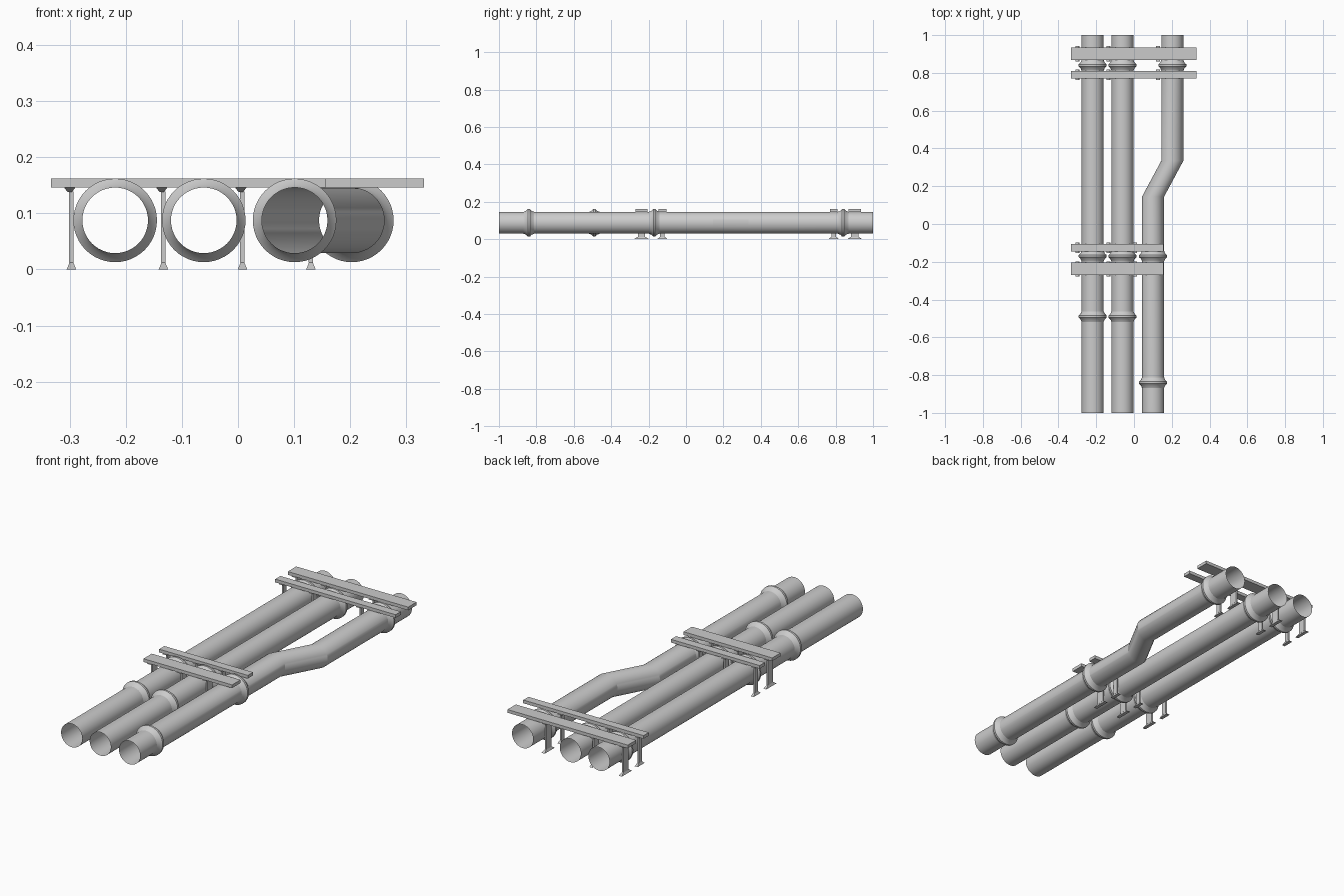
import bpy, bmesh, math

cube = bpy.data.objects.get("Cube")
if cube:
    bpy.data.objects.remove(cube, do_unlink=True)

PIPE_Z = 0.0875
PIPE_R = 0.0585
SIDES = 48
BEAM_Z, TOP_Z = 0.146, 0.162


def make_material(name, value):
    mat = bpy.data.materials.new(name)
    mat.use_nodes = True
    colour = (value, value, value, 1)
    mat.diffuse_color = colour
    mat.node_tree.nodes["Principled BSDF"].inputs["Base Color"].default_value = colour
    return mat


STEEL = make_material("light_grey_steel", 0.6)


def finish(name, bm, smooth=False):
    mesh = bpy.data.meshes.new(name)
    bm.to_mesh(mesh)
    bm.free()
    mesh.materials.append(STEEL)
    obj = bpy.data.objects.new(name, mesh)
    bpy.context.collection.objects.link(obj)
    if smooth:
        bpy.ops.object.select_all(action="DESELECT")
        obj.select_set(True)
        bpy.context.view_layer.objects.active = obj
        bpy.ops.object.shade_smooth_by_angle(angle=math.radians(26))
    return obj


def tube(name, stations):
    """Open shell through (x, y, radius) rings."""
    bm = bmesh.new()
    rings = []
    for x, y, r in stations:
        angles = [2 * math.pi * i / SIDES for i in range(SIDES)]
        rings.append([bm.verts.new((x + r * math.cos(a), y, PIPE_Z + r * math.sin(a)))
                      for a in angles])
    for a, b in zip(rings, rings[1:]):
        for i in range(SIDES):
            j = (i + 1) % SIDES
            bm.faces.new((a[i], b[i], b[j], a[j]))
    bmesh.ops.recalc_face_normals(bm, faces=bm.faces)
    return finish(name, bm, smooth=True)


def add_block(bm, x, y, z0, z1, bottom, top):
    """Tapered block; bottom and top are (width, depth)."""
    corners = [(-.5, -.5), (.5, -.5), (.5, .5), (-.5, .5)]
    lo = [bm.verts.new((x + u * bottom[0], y + v * bottom[1], z0)) for u, v in corners]
    hi = [bm.verts.new((x + u * top[0], y + v * top[1], z1)) for u, v in corners]
    bm.faces.new(lo[::-1])
    bm.faces.new(hi)
    for i in range(4):
        j = (i + 1) % 4
        bm.faces.new((lo[i], lo[j], hi[j], hi[i]))


def collar(name, x, y):
    profile = [(-.028, PIPE_R), (-.015, .064), (-.005, .0745),
               (.005, .0745), (.015, .064), (.028, PIPE_R)]
    tube(name, [(x, y + dy, r) for dy, r in profile])


def beam(name, x0, x1, y, depth):
    bm = bmesh.new()
    size = (x1 - x0, depth)
    add_block(bm, (x0 + x1) / 2, y, BEAM_Z, TOP_Z, size, size)
    finish(name, bm)


def leg(name, x, y, depth):
    bm = bmesh.new()
    post = (.008, depth * .6)
    add_block(bm, x, y, 0, .012, (.017, depth + .015), (.007, depth * .65))  # foot
    add_block(bm, x, y, .012, .139, post, post)                             # post
    add_block(bm, x - .003, y, .138, BEAM_Z, (.008, depth * .65), (.02, depth + .015))  # bracket
    finish(name, bm)


# Pipes: two straight, one with a sideways jog
LEFT, MID, JOG_A, JOG_B = -.219, -.061, .101, .203
tube("outer_pipe", [(LEFT, -1, PIPE_R), (LEFT, 1, PIPE_R)])
tube("middle_pipe", [(MID, -1, PIPE_R), (MID, 1, PIPE_R)])
tube("bent_pipe", [(JOG_A, -1, PIPE_R), (JOG_A, .145, PIPE_R),
                   (JOG_B, .335, PIPE_R), (JOG_B, 1, PIPE_R)])

# Joint collars
for pipe, spots in {
    "outer": [(LEFT, -.49), (LEFT, -.17), (LEFT, .84)],
    "middle": [(MID, -.49), (MID, -.17), (MID, .84)],
    "bent": [(JOG_A, -.84), (JOG_A, -.17), (JOG_B, .84)],
}.items():
    for n, (x, y) in enumerate(spots, 1):
        collar(f"{pipe}_collar_{n}", x, y)

# Support frames: a wide and a narrow beam, each on three legs
WIDE, NARROW = .066, .041
frames = {
    "front": (.157, (-.297, -.133, .008), [(-.238, WIDE), (-.126, NARROW)]),
    "back": (.332, (-.297, -.133, .130), [(.902, WIDE), (.79, NARROW)]),
}
for frame, (end, legs, beams) in frames.items():
    for (y, depth), kind in zip(beams, ("wide", "narrow")):
        beam(f"{frame}_{kind}_beam", -.333, end, y, depth)
        for n, x in enumerate(legs, 1):
            leg(f"{frame}_{kind}_leg_{n}", x, y, depth)
